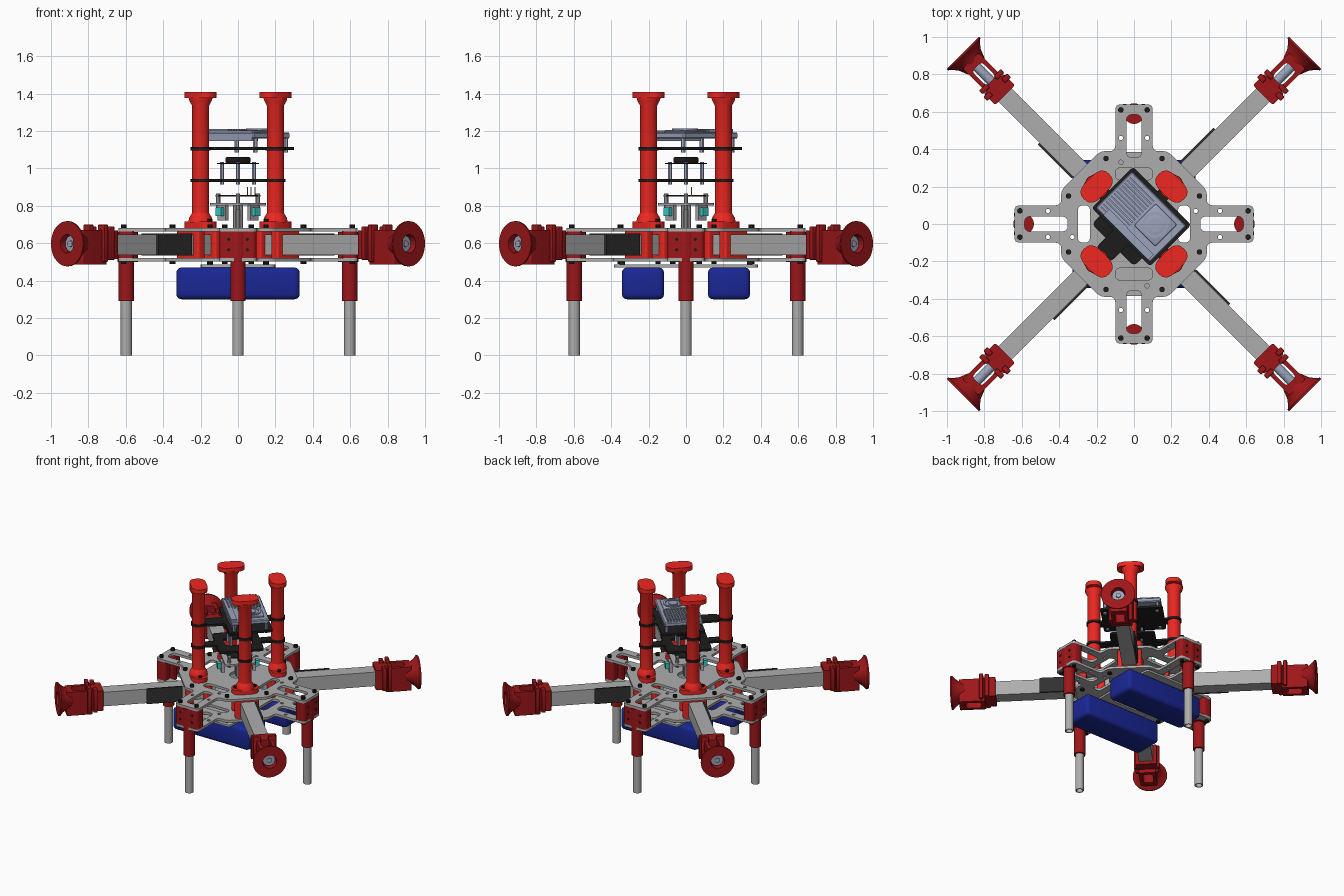
import bpy, bmesh
from math import pi, cos, sin, radians
from mathutils import Matrix, Vector

if "Cube" in bpy.data.objects:
    bpy.data.objects.remove(bpy.data.objects["Cube"])


def material(name, c):
    m = bpy.data.materials.new(name)
    m.diffuse_color = (*c, 1)
    m.use_nodes = True
    m.node_tree.nodes["Principled BSDF"].inputs["Base Color"].default_value = m.diffuse_color
    return m


RED = material("bright_red", (0.85, 0.02, 0.015))
DARKRED = material("dark_red", (0.34, 0.008, 0.01))
BLUE = material("blue", (0.01, 0.02, 0.3))
BLACK = material("black", (0.012, 0.012, 0.012))
DARK = material("dark_grey", (0.03, 0.03, 0.03))
STEEL = material("blue_grey", (0.33, 0.37, 0.5))
CYAN = material("cyan", (0.05, 0.65, 0.65))
GREY = material("light_grey", (0.42, 0.42, 0.42))
I = Matrix.Identity(4)


def T(x, y, z=0):
    return Matrix.Translation((x, y, z))


def RZ(a):
    return Matrix.Rotation(radians(a), 4, 'Z')


AXIS_X = Matrix.Rotation(pi / 2, 4, 'Y')  # turns a z axis into an x axis


def finish(name, bm, mat, M):
    bm.transform(M)
    bmesh.ops.recalc_face_normals(bm, faces=bm.faces)
    me = bpy.data.meshes.new(name)
    bm.to_mesh(me)
    bm.free()
    if mat:
        me.materials.append(mat)
    ob = bpy.data.objects.new(name, me)
    bpy.context.collection.objects.link(ob)
    return ob


def box(name, x, y, z, mat=None, M=I, bevel=0, seg=3):
    bm = bmesh.new()
    bmesh.ops.create_cube(bm, size=1)
    for v in bm.verts:
        v.co = Vector([(r[0] + r[1]) / 2 + c * (r[1] - r[0]) for r, c in zip((x, y, z), v.co)])
    if bevel:
        bmesh.ops.bevel(bm, geom=bm.edges[:], offset=bevel, segments=seg, profile=0.5, affect='EDGES')
    return finish(name, bm, mat, M)


def lathe(name, prof, mat=None, M=I, seg=24, ring=False):
    """Turn (radius, height) points about z; ring joins last point to first."""
    bm = bmesh.new()
    rows = [[bm.verts.new((r * cos(2 * pi * i / seg), r * sin(2 * pi * i / seg), h))
             for i in range(seg)] for r, h in prof]
    for a, b in zip(rows, rows[1:] + rows[:1] if ring else rows[1:]):
        for i in range(seg):
            j = (i + 1) % seg
            bm.faces.new((a[i], a[j], b[j], b[i]))
    if not ring:
        bm.faces.new(rows[0])
        bm.faces.new(rows[-1])
    return finish(name, bm, mat, M)


def cyl(name, r, z0, z1, mat=None, M=I, seg=16):
    return lathe(name, [(r, z0), (r, z1)], mat, M, seg)


def rounded(pts, r, n=4):
    out = []
    for i, p in enumerate(pts):
        p, a, b = Vector(p), Vector(pts[i - 1]), Vector(pts[(i + 1) % len(pts)])
        s = p + (a - p).normalized() * min(r, (a - p).length * .49)
        e = p + (b - p).normalized() * min(r, (b - p).length * .49)
        for k in range(n + 1):
            t = k / n
            out.append(s * (1 - t) ** 2 + p * 2 * t * (1 - t) + e * t * t)
    return out


def rect(x0, x1, y0, y1, r):
    return rounded([(x0, y0), (x1, y0), (x1, y1), (x0, y1)], r)


def circle(x, y, r, n=20):
    return [(x + r * cos(2 * pi * i / n), y + r * sin(2 * pi * i / n)) for i in range(n)]


def turn(pts, a):
    return [(RZ(a) @ Vector((p[0], p[1], 0))).to_2d() for p in pts]


def prism(name, loops, z0, z1, mat=None, M=I):
    """Extrude a flat outline (first loop) with holes (other loops)."""
    cu = bpy.data.curves.new(name, 'CURVE')
    cu.dimensions, cu.fill_mode, cu.extrude = '2D', 'BOTH', (z1 - z0) / 2
    for loop in loops:
        sp = cu.splines.new('POLY')
        sp.points.add(len(loop) - 1)
        for q, p in zip(sp.points, loop):
            q.co = (p[0], p[1], 0, 1)
        sp.use_cyclic_u = True
    tmp = bpy.data.objects.new(name + "_outline", cu)
    bpy.context.collection.objects.link(tmp)
    dg = bpy.context.evaluated_depsgraph_get()
    me = bpy.data.meshes.new_from_object(tmp.evaluated_get(dg))
    bm = bmesh.new()
    bm.from_mesh(me)
    bpy.data.objects.remove(tmp)
    bmesh.ops.remove_doubles(bm, verts=bm.verts, dist=1e-5)
    return finish(name, bm, mat, M @ T(0, 0, (z0 + z1) / 2))


# Frame plates: cross outline with leg slots and lightening slots
quarter = [(.39, -.18), (.39, -.1), (.64, -.1), (.64, .1), (.39, .1), (.39, .18)]
outline = rounded([p for k in range(4) for p in turn(quarter, 90 * k)], .03)
holes = [circle(0, 0, .06)]
for k in range(4):
    holes += [turn(h, 90 * k) for h in (
        rect(.355, .585, -.04, .04, .03), rect(.235, .3, -.1, .1, .03),
        circle(.46, .07, .012, 10), circle(.46, -.07, .012, 10), circle(.33, .07, .012, 10))]
prism("top_plate", [outline] + holes, .663, .682, GREY)
prism("bottom_plate", [outline] + holes, .503, .522, GREY)
prism("battery_plate", [rect(-.2, .2, -.385, .385, .04), rect(-.12, .12, -.1, .1, .03)], .47, .485, GREY)
for s in (-1, 1):
    box("battery", (-.33, .33), (s * .23 - .113, s * .23 + .113), (.3, .47), BLUE, bevel=.028)
    for x in (-.15, .15):
        cyl("battery_spacer", .015, .485, .503, BLACK, T(x, s * .34))

# Legs with their mounts on the four plate wings
for k in range(4):
    M = RZ(90 * k)
    prism("leg_mount", [rect(.555, .638, -.1, .1, .03)], .522, .663, DARKRED, M)
    cyl("leg_mount_boss", .055, .5, .66, DARKRED, M @ T(.59, 0), 24)
    cyl("leg_socket", .041, .29, .505, DARKRED, M @ T(.597, 0), 24)
    lathe("leg_tube", [(.03, 0), (.03, .3), (.023, .3), (.023, 0)], GREY, M @ T(.597, 0), ring=True)
    for y in (-.05, 0, .05):
        for z in (.565, .62):
            cyl("mount_hole", .009, .6, .641, BLACK, M @ T(0, y, z) @ AXIS_X, 8)
    for x, y in ((.61, .07), (.61, -.07), (.35, .15), (.35, -.15)):
        cyl("plate_screw_top", .015, .682, .7, BLACK, M @ T(x, y), 10)
        cyl("plate_screw_bottom", .015, .488, .503, BLACK, M @ T(x, y), 10)

# Arms with motor mounts, and towers above the arm roots
for k in range(4):
    M = RZ(45 + 90 * k)
    box("arm", (.17, 1.06), (-.05, .05), (.537, .646), GREY, M)
    box("speed_controller", (.41, .665), (.05, .063), (.535, .652), DARK, M)
    for r0 in (.2, .33):
        prism("arm_root_clamp", [rect(r0, r0 + .055, -.085, .085, .015)], .522, .663, RED, M)
    prism("motor_clamp", [rect(.975, 1.06, -.075, .075, .012)], .515, .668, DARKRED, M)
    for s in (-1, 1):
        box("clamp_ear", (1.02, 1.05), (s * .068 - .022, s * .068 + .022), (.51, .69), DARKRED, M, .006, 2)
        box("clamp_lug", (1.062, 1.09), (s * .055 - .027, s * .055 + .027), (.5, .7), DARKRED, M, .006, 2)
    prism("motor_housing", [rect(1.05, 1.235, -.06, .06, .01), rect(1.08, 1.19, -.036, .036, .02)],
          .487, .67, DARKRED, M)
    A = M @ T(0, 0, .597) @ AXIS_X
    lathe("motor_flange", [(.05, 1.19), (.05, 1.293), (.121, 1.293), (.121, 1.283), (.1, 1.265),
                           (.08, 1.238), (.066, 1.2), (.06, 1.19)], DARKRED, A, 36, True)
    cyl("motor_core", .044, 1.2, 1.262, STEEL, A, 24)
    cyl("motor_shaft", .026, 1.08, 1.215, STEEL, A)
    cyl("motor_screw", .018, 1.25, 1.272, GREY, A, 6)
    # Tower with oval base and cap
    oval = rounded([(.225, -.055), (.25, -.095), (.315, -.095), (.34, -.055),
                    (.34, .055), (.315, .095), (.25, .095), (.225, .055)], .03)
    prism("tower_base", [oval], .682, .715, RED, M)
    prism("tower_cap", [oval], 1.375, 1.408, RED, M)
    lathe("tower", [(.066, .71), (.062, .735), (.046, .76), (.046, 1.335), (.062, 1.365), (.064, 1.38)],
          RED, M @ T(.283, 0), 28)
    for y in (-.07, .07):
        cyl("tower_screw", .012, .71, .728, BLACK, M @ T(.283, y), 10)
    for z in (.935, 1.105):
        lathe("tower_ring", [(.045, z - .009), (.054, z - .009), (.054, z + .009), (.045, z + .009)],
              BLACK, M @ T(.283, 0), 24, True)
        box("shelf_arm", (.1, .245), (-.035, .035), (z - .008, z + .008), BLACK, M)

# Shelves between the towers
D = RZ(-45)
prism("lower_shelf", [rect(-.16, .16, -.16, .16, .03), rect(-.06, .06, -.1, .1, .03)], .927, .943, BLACK, D)
prism("upper_shelf", [rounded([(-.22, -.1), (-.055, -.1), (-.055, -.23), (.055, -.23), (.055, -.1),
                               (.22, -.1), (.22, .213), (-.22, .213)], .02),
                      circle(0, -.17, .022)], 1.097, 1.113, BLACK, D)

# Main computer on top with fins and fan
box("computer_body", (-.205, .205), (-.085, .19), (1.16, 1.192), STEEL, D, .006, 1)
for i in range(12):
    y = -.06 + i * .02
    box("cooling_fin", (-.19, -.01), (y - .004, y + .004), (1.19, 1.21), STEEL, D)
box("fan_housing", (.005, .165), (-.005, .16), (1.19, 1.205), STEEL, D, .008, 2)
lathe("fan_rim", [(.055, 1.2), (.07, 1.2), (.07, 1.212), (.055, 1.212)], STEEL, D @ T(.083, .077), 28, True)
cyl("fan_hub", .035, 1.2, 1.212, STEEL, D @ T(.083, .077), 24)
box("port_row", (-.15, .19), (-.083, -.04), (1.145, 1.203), STEEL, D)
for x in (-.18, .19):
    for y in (-.06, .17):
        cyl("computer_standoff", .013, 1.085, 1.165, STEEL, D @ T(x, y), 6)

# Flight controller on the lower shelf
box("controller_board", (-.08, .08), (-.08, .08), (1.022, 1.028), BLACK, D)
box("controller_case", (-.048, .048), (-.048, .048), (1.028, 1.06), BLACK, D, .005, 2)
for a in range(4):
    cyl("controller_standoff", .011, .915, 1.035, STEEL, D @ RZ(90 * a) @ T(.06, .06), 6)

# Power board in the middle of the top plate
prism("power_tray", [rect(-.11, .11, -.11, .11, .02)], .802, .816, GREY, D)
box("power_board", (-.085, .085), (-.085, .085), (.85, .857), BLACK, D)
for a in range(4):
    R = D @ RZ(90 * a)
    cyl("tray_post", .01, .682, .803, GREY, R @ T(.012, .012), 8)
    cyl("board_post", .012, .78, .865, GREY, R @ T(.075, .075), 8)
    box("connector", (.1, .15), (-.02, .02), (.745, .79), CYAN, R)
    box("tray_bracket", (.1, .125), (-.03, .03), (.72, .803), GREY, R)
for i in range(3):
    cyl("header_pin", .003, .855, .9, GREY, T(.05 + .02 * i, .03), 6)

# Smooth shading on round parts, edges kept sharp
bpy.ops.object.select_all(action='SELECT')
bpy.context.view_layer.objects.active = bpy.context.selected_objects[0]
bpy.ops.object.shade_smooth_by_angle(angle=radians(32))
